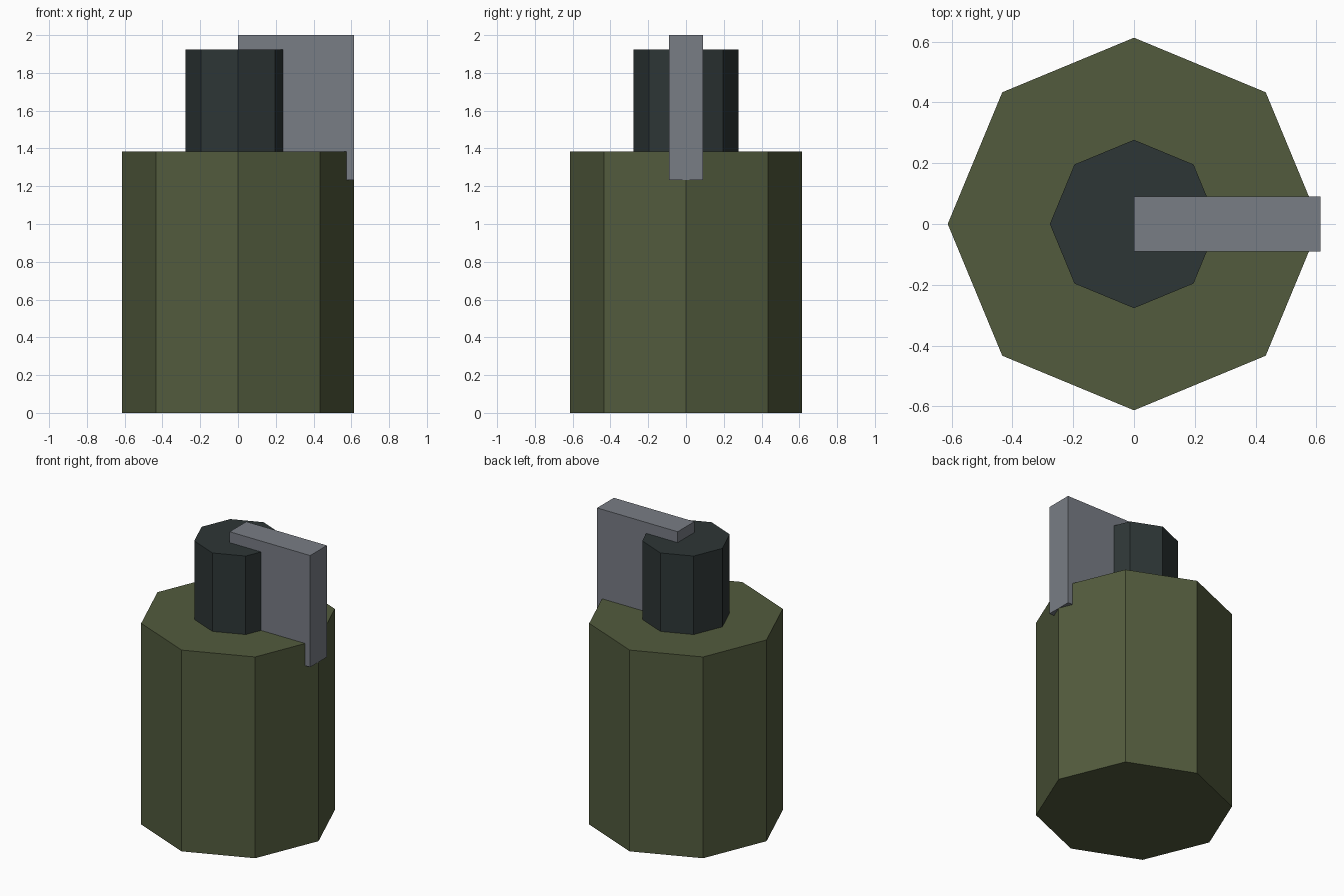
import bpy
import math

if "Cube" in bpy.data.objects:
    bpy.data.objects.remove(bpy.data.objects["Cube"])


def material(name, color):
    mat = bpy.data.materials.new(name)
    mat.diffuse_color = (*color, 1.0)
    mat.use_nodes = True
    mat.node_tree.nodes["Principled BSDF"].inputs["Base Color"].default_value = mat.diffuse_color
    return mat


def octagon(name, radius, bottom, top, mat):
    # Eight-sided prism with corners on the x and y axes
    bpy.ops.mesh.primitive_cylinder_add(
        vertices=8, radius=radius, depth=top - bottom,
        location=(0, 0, (bottom + top) / 2))
    obj = bpy.context.object
    obj.name = name
    obj.data.materials.append(mat)
    return obj


def box(name, low, high, mat):
    bpy.ops.mesh.primitive_cube_add(
        size=1, location=[(a + b) / 2 for a, b in zip(low, high)])
    obj = bpy.context.object
    obj.name = name
    obj.scale = [b - a for a, b in zip(low, high)]
    bpy.ops.object.transform_apply(location=False, rotation=False, scale=True)
    obj.data.materials.append(mat)
    return obj


olive = material("olive green", (0.085, 0.105, 0.047))
dark = material("dark slate", (0.027, 0.037, 0.037))
grey = material("steel grey", (0.19, 0.205, 0.235))

# Canister body and the neck on top of it
octagon("body", 0.613, 0.0, 1.385, olive)
octagon("neck", 0.277, 1.385, 1.925, dark)

# Flat lever running from the neck centre over the body's rim
box("lever", (0.0, -0.091, 1.232), (0.613, 0.091, 2.0), grey)
